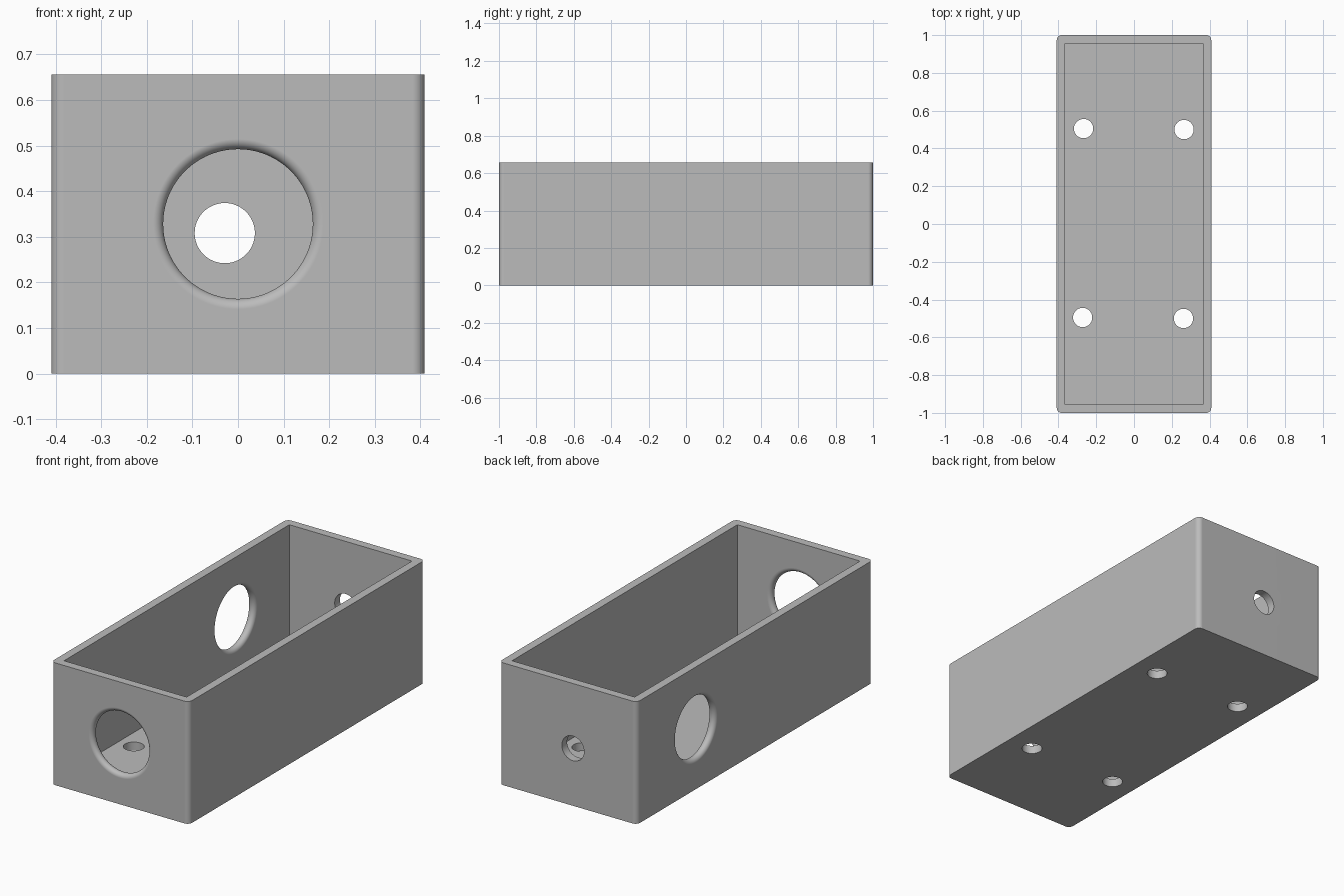
import bpy, bmesh, math
from mathutils import Matrix, Vector

default = bpy.data.objects.get("Cube")
if default:
    bpy.data.objects.remove(default, do_unlink=True)

WIDTH, LENGTH, HEIGHT, WALL = 0.818, 2.0, 0.656, 0.045
CORNER = 0.027
HOLE_Z = HEIGHT / 2

grey = bpy.data.materials.new("light_grey")
grey.use_nodes = True
grey.diffuse_color = (0.5, 0.5, 0.5, 1)
grey.node_tree.nodes["Principled BSDF"].inputs["Base Color"].default_value = (0.5, 0.5, 0.5, 1)


def make_object(name, bm):
    bmesh.ops.recalc_face_normals(bm, faces=bm.faces)
    mesh = bpy.data.meshes.new(name)
    bm.to_mesh(mesh)
    bm.free()
    mesh.materials.append(grey)
    obj = bpy.data.objects.new(name, mesh)
    bpy.context.collection.objects.link(obj)
    return obj


def block(name, size, centre, corner=0):
    """Box with optionally rounded vertical edges."""
    bm = bmesh.new()
    bmesh.ops.create_cube(bm, size=1)
    bmesh.ops.scale(bm, vec=size, verts=bm.verts)
    bmesh.ops.translate(bm, vec=centre, verts=bm.verts)
    if corner:
        upright = [e for e in bm.edges
                   if abs(e.verts[0].co.z - e.verts[1].co.z) > size[2] / 2]
        bmesh.ops.bevel(bm, geom=upright, offset=corner, segments=8,
                        profile=0.5, affect='EDGES')
    return make_object(name, bm)


def hole(name, centre, axis, radius, rounded=False, sides=64):
    """Round cutter along an axis, waisted when the hole has rounded lips."""
    half = WALL / 2
    if rounded:
        steps = 16
        profile = [(-half * math.cos(math.pi * i / steps),
                    radius + half * (1 - math.sin(math.pi * i / steps)))
                   for i in range(steps + 1)]
        lip = radius + half
    else:
        profile, lip = [], radius
    profile = [(-WALL, lip)] + profile + [(WALL, lip)]
    turn = Vector((0, 0, 1)).rotation_difference(Vector(axis)).to_matrix().to_4x4()
    place = Matrix.Translation(centre) @ turn
    bm = bmesh.new()
    rings = []
    for depth, r in profile:
        rings.append([bm.verts.new(place @ Vector((
            r * math.cos(math.tau * k / sides),
            r * math.sin(math.tau * k / sides), depth))) for k in range(sides)])
    for a, b in zip(rings, rings[1:]):
        for k in range(sides):
            n = (k + 1) % sides
            bm.faces.new((a[k], a[n], b[n], b[k]))
    bm.faces.new(rings[0])
    bm.faces.new(rings[-1])
    return make_object(name, bm)


# Open-topped enclosure
box = block("enclosure_box", (WIDTH, LENGTH, HEIGHT), (0, 0, HEIGHT / 2), CORNER)

# Cavity, wall openings and floor screw holes
cutters = [
    block("cavity_cutter", (WIDTH - 2 * WALL, LENGTH - 2 * WALL, HEIGHT),
          (0, 0, HEIGHT / 2 + WALL)),
    hole("front_opening_cutter", (0, -LENGTH / 2 + WALL / 2, HOLE_Z), (0, 1, 0), 0.164, True, 96),
    hole("side_opening_cutter", (-WIDTH / 2 + WALL / 2, 0.5, HOLE_Z), (1, 0, 0), 0.164, True, 96),
    hole("back_cable_cutter", (-0.029, LENGTH / 2 - WALL / 2, 0.308), (0, 1, 0), 0.066),
]
for x, y in ((-0.267, 0.505), (0.265, 0.5), (-0.272, -0.495), (0.262, -0.5)):
    cutters.append(hole("screw_hole_cutter", (x, y, WALL / 2), (0, 0, 1), 0.051))

bpy.ops.object.select_all(action='DESELECT')
bpy.context.view_layer.objects.active = box
box.select_set(True)
for cutter in cutters:
    cutter.hide_render = True
    cut = box.modifiers.new("cut", 'BOOLEAN')
    cut.operation, cut.solver, cut.object = 'DIFFERENCE', 'EXACT', cutter
    bpy.ops.object.modifier_apply(modifier=cut.name)
    bpy.data.objects.remove(cutter, do_unlink=True)

# Smooth rounded lips and corners, keep flat walls crisp
bpy.ops.object.shade_smooth_by_angle(angle=math.radians(30))
weighted = box.modifiers.new("flat_walls", 'WEIGHTED_NORMAL')
weighted.keep_sharp = True
